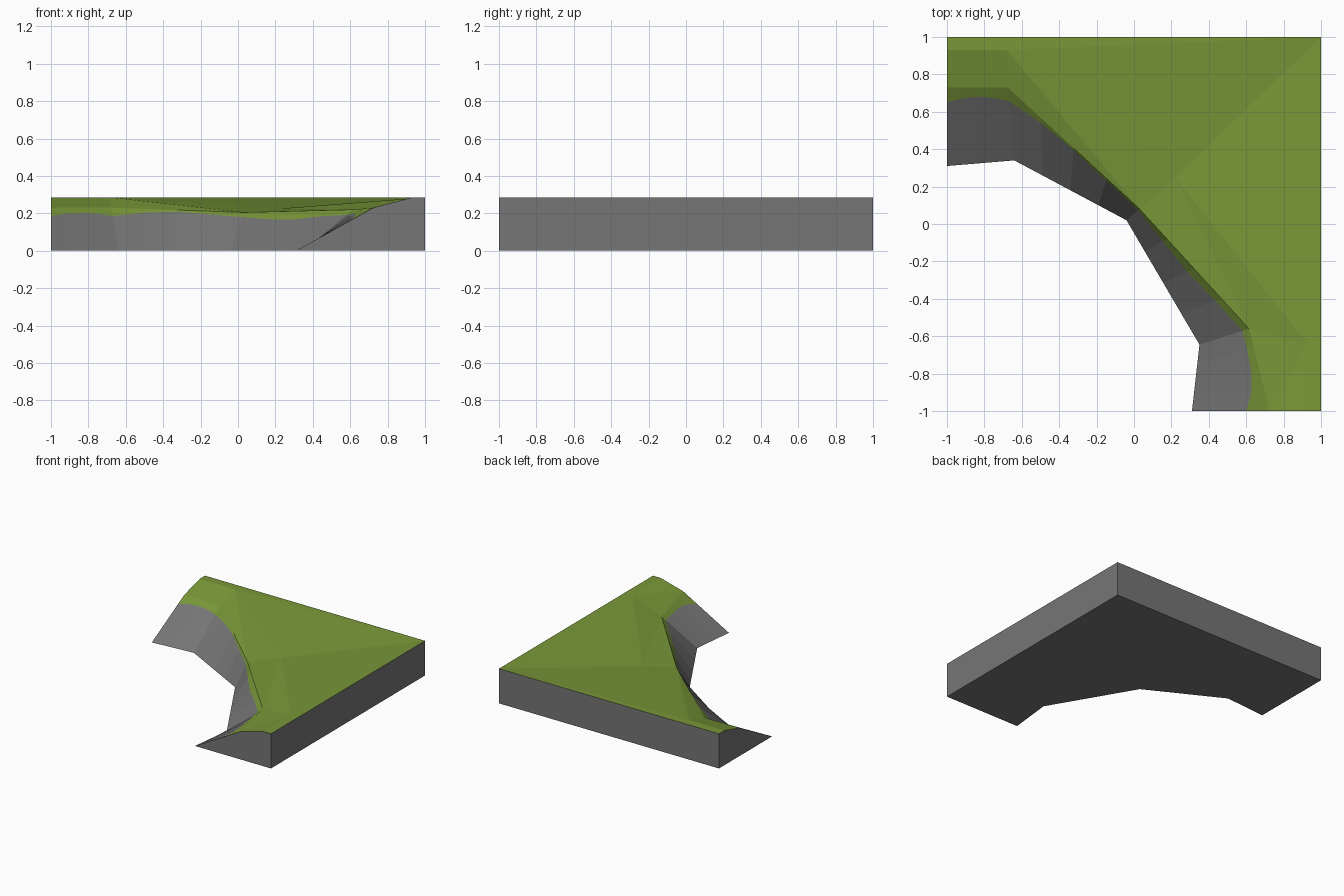
import bpy, bmesh
from mathutils import Vector

if "Cube" in bpy.data.objects:
    bpy.data.objects.remove(bpy.data.objects["Cube"])

def material(name, rgb):
    m = bpy.data.materials.new(name)
    m.diffuse_color = (*rgb, 1)
    m.use_nodes = True
    m.node_tree.nodes["Principled BSDF"].inputs["Base Color"].default_value = m.diffuse_color
    return m

ROCK, GRASS = 0, 1
H = 0.285
SUB = 4

# Rows along the cliff, from the left end to the front end
foot = [(-1, .31, 0), (-.64, .34, 0), (-.04, .02, 0), (.35, -.645, 0), (.31, -1, 0)]
lip = [(-1, .73, .23), (-.675, .73, .23), (.03, .08, .205), (.615, -.56, .22), (.725, -1, .23)]
crest = [(-1, .93, H), (-.68, .93, H), (.22, .25, .225), (.93, -.64, .28), (.93, -1, H)]
# How far the grass hangs down the slope, as a fraction from lip to foot
hang = [.19, .14, .12, .14, .19, .09, .04, .08, .12, .19, .22, .15, .13, .12, .13, .18, .30]

bm = bmesh.new()

def fine(row):
    pts = []
    for a, b in zip(row, row[1:]):
        pts += [Vector(a).lerp(Vector(b), i / SUB) for i in range(SUB)]
    return pts + [Vector(row[-1])]

def verts(pts):
    return [bm.verts.new(p) for p in pts]

def face(vs, mat):
    bm.faces.new(vs).material_index = mat

f_pts, l_pts = fine(foot), fine(lip)
F, L, C = verts(f_pts), verts(l_pts), verts(crest)
E = verts([l.lerp(f, t) for l, f, t in zip(l_pts, f_pts, hang)])

# Rocky slope and the hanging grass edge
for i in range(len(F) - 1):
    face([F[i], F[i + 1], E[i + 1], E[i]], ROCK)
    face([E[i], E[i + 1], L[i + 1], L[i]], GRASS)

# Grass shoulder between lip and crest
for s in range(4):
    k = s * SUB
    for i in range(k, k + SUB):
        face([L[i], L[i + 1], C[s]], GRASS)
    face([L[k + SUB], C[s + 1], C[s]], GRASS)

# Grass plateau
bl, br, fr = verts([(-1, 1, H), (1, 1, H), (1, -1, H)])
face([C[0], C[1], br, bl], GRASS)
face([C[1], C[2], br], GRASS)
face([C[2], C[3], br], GRASS)
face([C[3], fr, br], GRASS)
face([C[3], C[4], fr], GRASS)

# Cut sides and underside
bl0, br0, fr0 = verts([(-1, 1, 0), (1, 1, 0), (1, -1, 0)])
face([bl, br, br0, bl0], ROCK)
face([br, fr, fr0, br0], ROCK)
face([F[0], E[0], L[0], C[0], bl, bl0], ROCK)
face([F[-1], fr0, fr, C[-1], L[-1], E[-1]], ROCK)
face(F[::-1] + [bl0, br0, fr0], ROCK)

bmesh.ops.recalc_face_normals(bm, faces=bm.faces)
me = bpy.data.meshes.new("cliff_corner")
bm.to_mesh(me)
bm.free()
me.materials.append(material("rock grey", (.18, .18, .18)))
me.materials.append(material("grass green", (.19, .31, .04)))
bpy.context.collection.objects.link(bpy.data.objects.new("cliff_corner", me))
